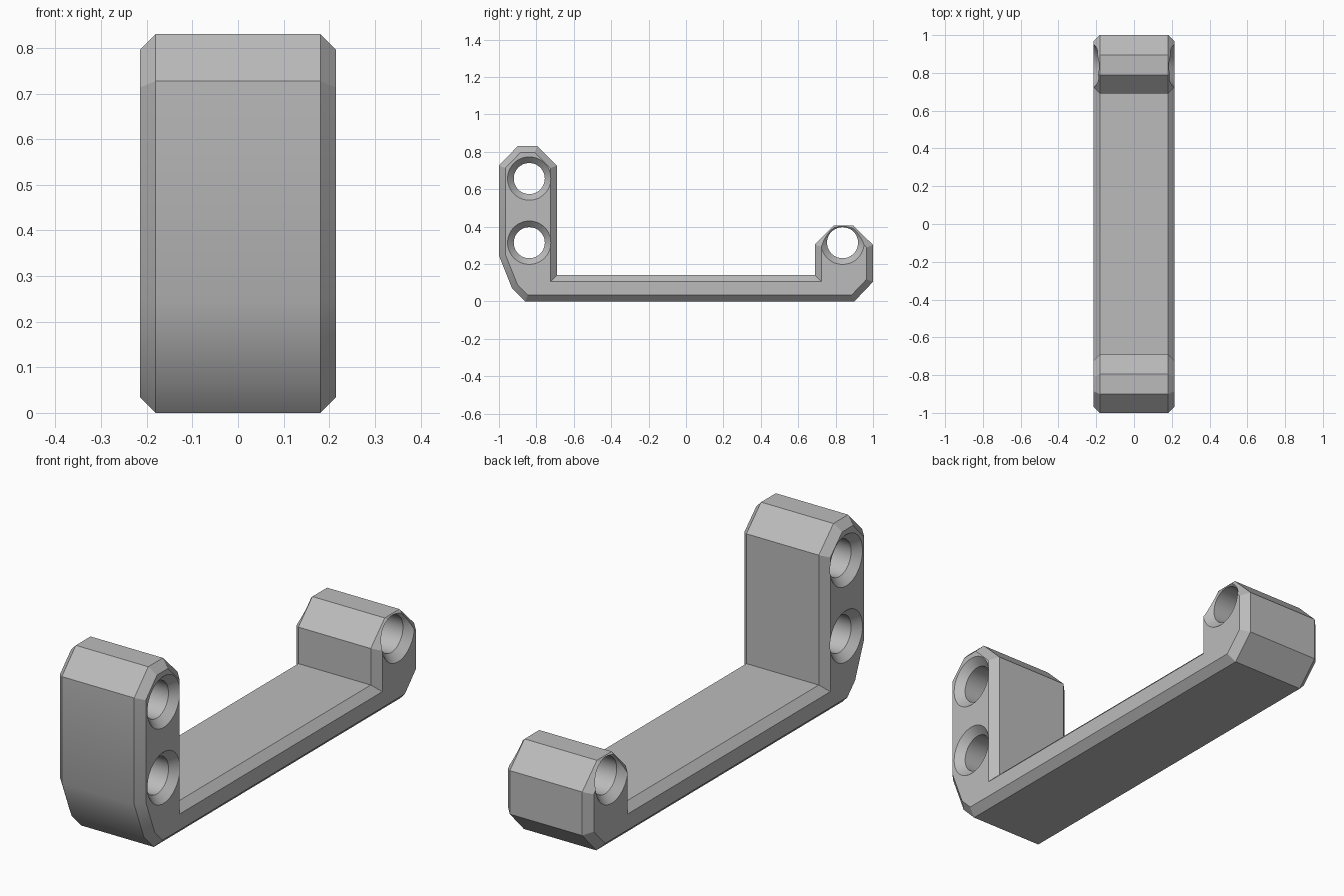
import bpy
import bmesh
import math
from mathutils import Vector

cube = bpy.data.objects.get("Cube")
if cube:
    bpy.data.objects.remove(cube, do_unlink=True)

HALF_WIDTH = 0.215
CHAMFER = 0.034

grey = bpy.data.materials.new("plain grey")
grey.use_nodes = True
grey.diffuse_color = (0.5, 0.5, 0.5, 1)
grey.node_tree.nodes["Principled BSDF"].inputs["Base Color"].default_value = grey.diffuse_color


def loft(name, rings):
    """Skin closed rings of points in order and cap both ends."""
    bm = bmesh.new()
    loops = [[bm.verts.new(p) for p in ring] for ring in rings]
    n = len(loops[0])
    for a, b in zip(loops, loops[1:]):
        for i in range(n):
            j = (i + 1) % n
            bm.faces.new((a[i], a[j], b[j], b[i]))
    bm.faces.new(loops[0])
    bm.faces.new(loops[-1])
    bmesh.ops.recalc_face_normals(bm, faces=bm.faces)
    mesh = bpy.data.meshes.new(name)
    bm.to_mesh(mesh)
    bm.free()
    mesh.materials.append(grey)
    obj = bpy.data.objects.new(name, mesh)
    bpy.context.collection.objects.link(obj)
    return obj


def inset(points, d):
    """Mitred inward offset of a counter-clockwise outline."""
    pts = [Vector(p) for p in points]
    result = []
    for i, p in enumerate(pts):
        e1 = (p - pts[i - 1]).normalized()
        e2 = (pts[(i + 1) % len(pts)] - p).normalized()
        n1, n2 = Vector((-e1.y, e1.x)), Vector((-e2.y, e2.x))
        result.append(p + (n1 + n2) * d / (1 + n1.dot(n2)))
    return result


# Bracket side outline (y, z): base, short back lug, tall front post
outline = [(-0.86, 0), (0.9, 0), (1, 0.105), (1, 0.302), (0.895, 0.405),
           (0.79, 0.405), (0.69, 0.305), (0.69, 0.14), (-0.69, 0.14),
           (-0.69, 0.727), (-0.795, 0.83), (-0.9, 0.83), (-1, 0.727),
           (-1, 0.245), (-0.93, 0.07)]
inner = inset(outline, CHAMFER)
shoulder = HALF_WIDTH - CHAMFER
bracket = loft("bracket", [[(x, y, z) for y, z in ring] for x, ring in (
    (-HALF_WIDTH, inner), (-shoulder, outline), (shoulder, outline), (HALF_WIDTH, inner))])

# Countersunk cross holes
sections = [(-0.25, 0.15), (-shoulder, 0.083), (shoulder, 0.083), (0.25, 0.15)]
SIDES = 48
for y, z in ((-0.838, 0.657), (-0.838, 0.314), (0.837, 0.314)):
    cutter = loft("hole_cutter", [
        [(x, y + r * math.cos(math.tau * k / SIDES), z + r * math.sin(math.tau * k / SIDES))
         for k in range(SIDES)] for x, r in sections])
    cutter.hide_render = True
    mod = bracket.modifiers.new("hole", 'BOOLEAN')
    mod.operation = 'DIFFERENCE'
    mod.solver = 'EXACT'
    mod.object = cutter
    bpy.context.view_layer.objects.active = bracket
    bpy.ops.object.modifier_apply(modifier=mod.name)
    bpy.data.objects.remove(cutter, do_unlink=True)

# Smooth the holes and rounded heel, keep the chamfers crisp
bpy.ops.object.select_all(action='DESELECT')
bracket.select_set(True)
bpy.context.view_layer.objects.active = bracket
bpy.ops.object.shade_smooth_by_angle(angle=math.radians(30))
